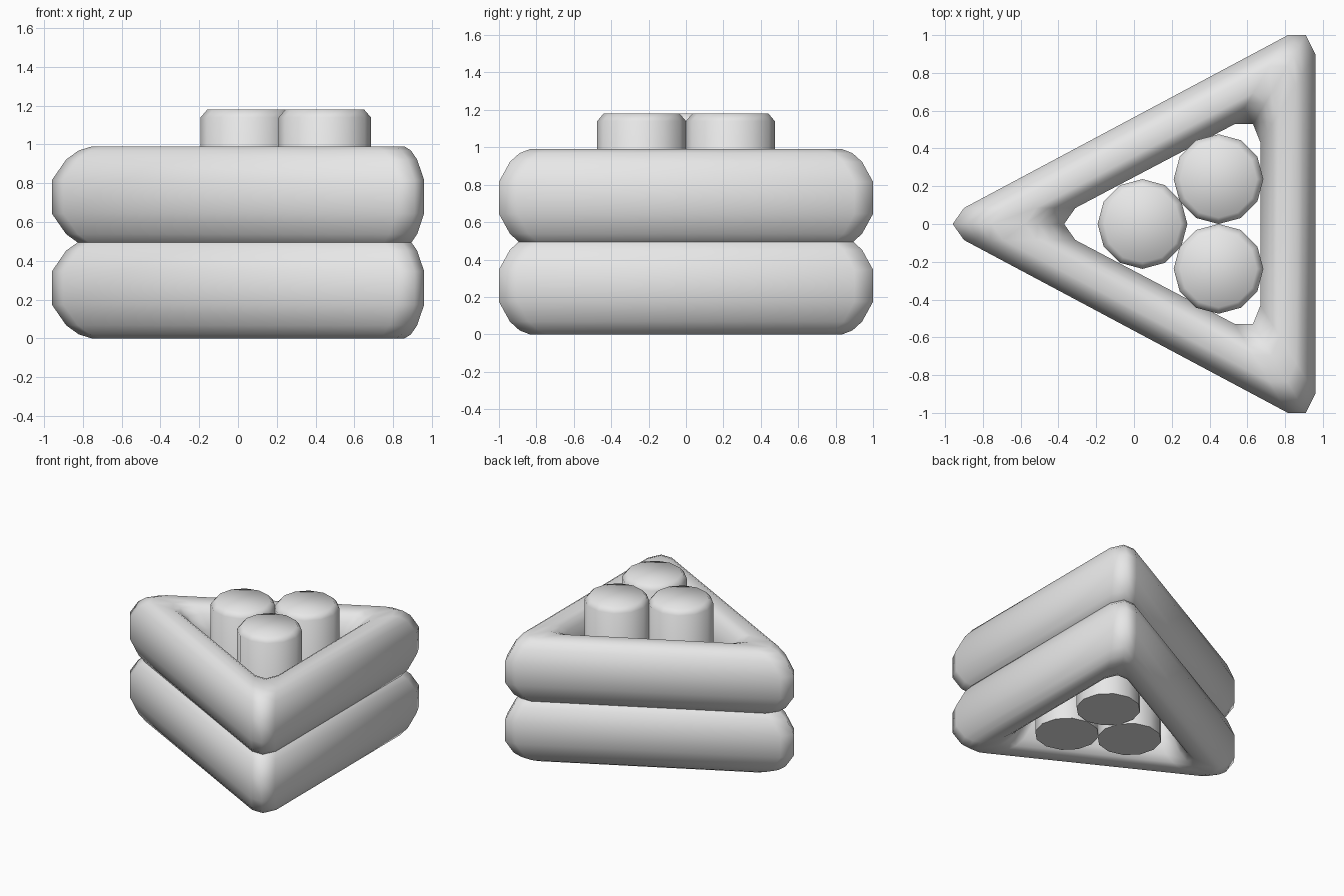
import bpy, bmesh, math

cube = bpy.data.objects.get("Cube")
if cube:
    bpy.data.objects.remove(cube, do_unlink=True)

# One plain grey for everything
grey = bpy.data.materials.new("light_grey")
grey.diffuse_color = (0.8, 0.8, 0.8, 1)
grey.use_nodes = True
grey.node_tree.nodes["Principled BSDF"].inputs["Base Color"].default_value = (0.8, 0.8, 0.8, 1)


def add_object(name, bm):
    bmesh.ops.recalc_face_normals(bm, faces=bm.faces)
    mesh = bpy.data.meshes.new(name)
    bm.to_mesh(mesh)
    bm.free()
    mesh.materials.append(grey)
    obj = bpy.data.objects.new(name, mesh)
    bpy.context.collection.objects.link(obj)
    bpy.ops.object.select_all(action='DESELECT')
    obj.select_set(True)
    bpy.context.view_layer.objects.active = obj
    return obj


# Triangular path, three points per blunted corner, each with its mitre direction
BACK = (0.14, 0.235)
half = [((-0.605, 0.085), (-0.295, 0)), ((0.675, 0.765), BACK),
        ((0.77, 0.765), BACK), ((0.815, 0.665), (0.145, 0.235))]
PATH = ([((-0.665, 0), (-0.295, 0))] + half +
        [((x, -y), (u, -v)) for (x, y), (u, v) in reversed(half)])

# Rounded cross-section: one quarter mirrored to all four
HALF_HEIGHT = 0.26
quarter = [(1, 0.33), (0.75, 0.74), (0.53, 0.92), (0.3, 1)]
upper = quarter + [(-a, b) for a, b in reversed(quarter)]
SECTION = upper + [(a, -b) for a, b in reversed(upper)]


def triangular_ring(name, z):
    bm = bmesh.new()
    rings = [[bm.verts.new((x + a * u, y + a * v, z + b * HALF_HEIGHT))
              for a, b in SECTION] for (x, y), (u, v) in PATH]
    n, m = len(rings), len(SECTION)
    for i in range(n):
        r, s = rings[i], rings[(i + 1) % n]
        for j in range(m):
            k = (j + 1) % m
            bm.faces.new((r[j], r[k], s[k], s[j]))
    add_object(name, bm)
    bpy.ops.object.shade_smooth()


def peg(name, x, y, radius=0.2375, height=1.18, chamfer=0.04):
    # Twelve-sided post with a chamfered top rim and a flat base
    bm = bmesh.new()
    levels = [(radius, 0), (radius, height - chamfer), (radius - chamfer * 0.85, height)]
    rings = [[bm.verts.new((x + r * math.cos(t * math.pi / 6),
                            y + r * math.sin(t * math.pi / 6), z))
              for t in range(12)] for r, z in levels]
    for lo, hi in zip(rings, rings[1:]):
        for j in range(12):
            k = (j + 1) % 12
            bm.faces.new((lo[j], lo[k], hi[k], hi[j]))
    bm.faces.new(rings[0])
    bm.faces.new(rings[-1])
    add_object(name, bm)
    bpy.ops.object.shade_smooth_by_angle(angle=math.radians(60))


triangular_ring("lower_ring", HALF_HEIGHT)
triangular_ring("upper_ring", 0.99 - HALF_HEIGHT)

peg("front_peg", 0.045, 0)
peg("left_peg", 0.4475, 0.2375)
peg("right_peg", 0.4475, -0.2375)
